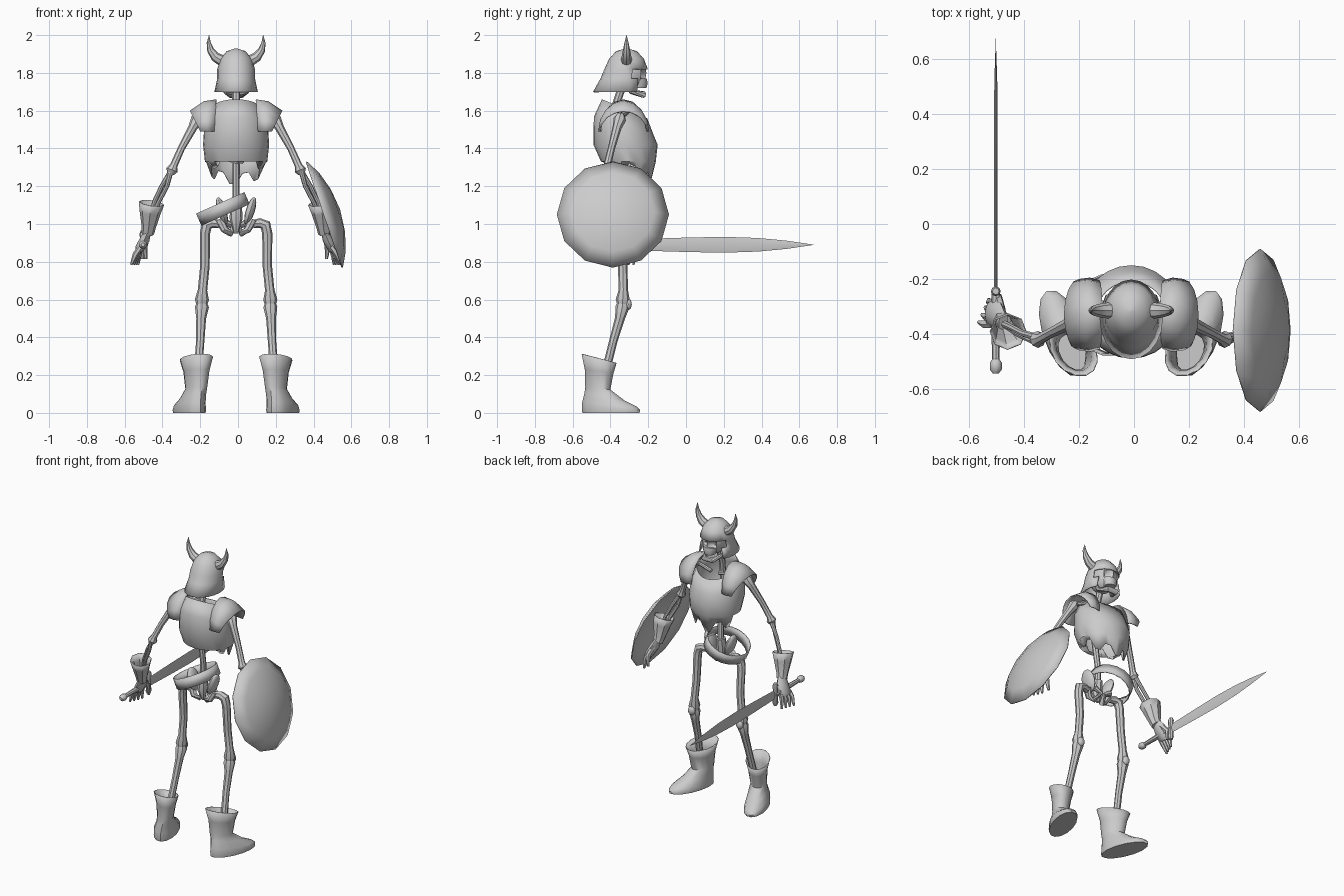
import bpy, bmesh, math
from mathutils import Vector, Matrix

cube = bpy.data.objects.get("Cube")
if cube:
    bpy.data.objects.remove(cube)

GREY = (0.6, 0.6, 0.6, 1)
mat = bpy.data.materials.new("plain grey")
mat.use_nodes = True
mat.diffuse_color = GREY
mat.node_tree.nodes["Principled BSDF"].inputs["Base Color"].default_value = GREY
MID = -0.01  # symmetry plane of the body


def finish(name, bm, thick=0, angle=40):
    bmesh.ops.remove_doubles(bm, verts=bm.verts, dist=0.0005)
    bmesh.ops.recalc_face_normals(bm, faces=bm.faces)
    me = bpy.data.meshes.new(name)
    bm.to_mesh(me)
    bm.free()
    me.materials.append(mat)
    ob = bpy.data.objects.new(name, me)
    bpy.context.collection.objects.link(ob)
    bpy.ops.object.select_all(action='DESELECT')
    ob.select_set(True)
    bpy.context.view_layer.objects.active = ob
    bpy.ops.object.shade_smooth_by_angle(angle=math.radians(angle))
    if thick:
        mod = ob.modifiers.new("thickness", 'SOLIDIFY')
        mod.thickness = thick
    return ob


def loft(name, rings, caps=(True, True), closed=True, thick=0, drop=None, angle=40):
    bm = bmesh.new()
    vs = [[bm.verts.new(p) for p in r] for r in rings]
    n = len(rings[0])
    for a, b in zip(vs, vs[1:]):
        for i in range(n if closed else n - 1):
            j = (i + 1) % n
            bm.faces.new((a[i], a[j], b[j], b[i]))
    for use, r in zip(caps, (vs[0], vs[-1])):
        if use:
            bm.faces.new(r)
    if drop:
        gone = [f for f in bm.faces if drop(f.calc_center_median())]
        bmesh.ops.delete(bm, geom=gone, context='FACES')
    return finish(name, bm, thick, angle)


def ellipse(cx, cy, z, rx, ry, n=16, tilt=0):
    angs = [math.tau * i / n for i in range(n)]
    return [(cx + rx * math.cos(a), cy + ry * math.sin(a), z - tilt * ry * math.sin(a)) for a in angs]


def tube(name, pts, s=1, n=8, caps=(True, True), thick=0, flat=1):
    """Round section along (offset from MID, y, z, radius) points."""
    path = [Vector((MID + s * x, y, z)) for x, y, z, r in pts]
    rings = []
    for i, p in enumerate(path):
        d = (path[min(i + 1, len(path) - 1)] - path[max(i - 1, 0)]).normalized()
        u = d.cross(Vector((0, 1, 0))).normalized()
        v = d.cross(u)
        r = pts[i][3]
        rings.append([p + r * (flat * u * math.cos(math.tau * k / n) + v * math.sin(math.tau * k / n))
                      for k in range(n)])
    return loft(name, rings, caps, thick=thick)


def blob(name, loc, size, rot=0, edit=None, seg=12):
    bm = bmesh.new()
    bmesh.ops.create_uvsphere(bm, u_segments=seg, v_segments=seg * 2 // 3, radius=1)
    bm.transform(Matrix.Translation(loc) @ Matrix.Rotation(rot, 4, 'Y') @ Matrix.Diagonal((*size, 1)))
    if edit:
        for v in bm.verts:
            edit(v)
    return finish(name, bm)


# Helmet: dome with flared neck guard, open at the face
levels = [(1.93, -.315, .004, .004), (1.915, -.315, .05, .055), (1.875, -.315, .083, .092),
          (1.82, -.317, .1, .115), (1.77, -.328, .1, .125), (1.70, -.345, .115, .147)]
loft("helmet", [ellipse(MID, cy, z, rx, ry, 20) for z, cy, rx, ry in levels],
     (True, False), thick=.006, drop=lambda c: c.z < 1.81 and c.y > -.27)


# Skull with pushed-in eye sockets
def sockets(v):
    for e in (-1, 1):
        eye = Vector((MID + e * .032, -.215, 1.79))
        if (v.co - eye).length < .028:
            v.co.y -= .03


blob("skull", (MID, -.305, 1.80), (.075, .095, .095), edit=sockets, seg=24)
loft("upper_jaw", [ellipse(MID, -.25, 1.77, .05, .042, 12), ellipse(MID, -.245, 1.745, .045, .042, 12),
                   ellipse(MID, -.245, 1.72, .036, .036, 12)])
tube("lower_jaw", [(-.06, -.31, 1.75, .012), (-.055, -.29, 1.70, .014), (-.03, -.225, 1.685, .018),
                   (.03, -.225, 1.685, .018), (.055, -.29, 1.70, .014), (.06, -.31, 1.75, .012)])

# Breastplate with a sloping neck and ragged hem
levels = [(1.61, -.325, .13, .12, .42), (1.52, -.33, .168, .158, .3),
          (1.42, -.32, .175, .17, 0), (1.33, -.305, .165, .145, 0)]
rings = [ellipse(MID, cy, z, rx, ry, 24, t) for z, cy, rx, ry, t in levels]
hem = ellipse(MID, -.3, 1.29, .135, .11, 24, .5)
rings.append([(x, y, z + (.03 if i % 4 < 2 else -.025)) for i, (x, y, z) in enumerate(hem)])
loft("breastplate", rings, (False, False), thick=.006)

# Spine, neck and sacrum
tube("spine", [(0, -.36, 1.0, .02), (0, -.36, 1.2, .019), (0, -.395, 1.42, .02),
               (0, -.375, 1.62, .02), (0, -.33, 1.75, .022)])
tube("sacrum", [(0, -.36, 1.1, .03), (0, -.37, 1.03, .035), (0, -.36, .95, .012)])

# Slanted belt
tilt = Matrix.Translation((-.08, -.33, 1.08)) @ Matrix.Rotation(math.radians(-24), 4, 'Y')
loft("belt", [[tilt @ Vector(p) for p in ellipse(0, 0, z, .14, .15, 18)] for z in (-.035, .035)],
     (False, False), thick=.006)

for s, side in ((-1, "right"), (1, "left")):
    # Horn
    tube(side + "_horn", [(.075, -.315, 1.865, .03), (.11, -.315, 1.885, .026), (.135, -.315, 1.92, .019),
                          (.145, -.315, 1.96, .011), (.143, -.315, 2.0, .001)], s)

    # Shoulder pad: arched shell
    arch = []
    for x, h, lean, half in ((.105, .17, -.01, .125), (.17, .16, .02, .135), (.245, .11, .055, .13)):
        arc = [math.pi * k / 8 for k in range(9)]
        arch.append([(MID + s * (x - lean * (1 - math.sin(a))), -.33 + half * math.cos(a),
                      1.49 + h * math.sin(a)) for a in arc])
    loft(side + "_shoulder_pad", arch, (False, False), closed=False, thick=.008)

    # Arm bones
    tube(side + "_collarbone", [(.03, -.3, 1.57, .013), (.12, -.31, 1.59, .012), (.2, -.35, 1.57, .016)], s)
    tube(side + "_upper_arm", [(.195, -.345, 1.58, .02), (.205, -.35, 1.555, .034), (.23, -.365, 1.51, .024),
                               (.29, -.395, 1.40, .019), (.33, -.417, 1.31, .02), (.34, -.42, 1.285, .031),
                               (.347, -.42, 1.265, .018)], s)
    for k, bone in ((-1, "radius"), (1, "ulna")):
        tube(f"{side}_{bone}", [(.345, -.42 + k * .008, 1.28, .014), (.38 + k * .014, -.41 + k * .012, 1.2, .012),
                                (.42 + k * .012, -.39 + k * .012, 1.12, .012), (.46, -.365, 1.0, .014)], s)

    # Glove: open cuff, palm, fingers
    tube(side + "_glove_cuff", [(.448, -.392, 1.11, .068), (.455, -.38, 1.06, .056), (.463, -.362, .98, .037),
                                (.468, -.35, .95, .034)], s, caps=(False, True), thick=.005)
    tube(side + "_palm", [(.466, -.355, .965, .035), (.483, -.335, .92, .052), (.51, -.325, .87, .05),
                          (.518, -.325, .855, .035)], s, flat=.5)
    for i in range(4):
        y = -.365 + .027 * i
        tube(f"{side}_finger_{i + 1}", [(.505, y, .88, .015), (.533 - .006 * i, y, .84, .015),
                                        (.555 - .012 * i, y + .008, .785, .007)], s, n=6)
    tube(side + "_thumb", [(.475, -.31, .93, .018), (.485, -.268, .88, .016), (.478, -.262, .815, .008)], s, n=6)

    # Pelvis half
    blob(side + "_hip_wing", (MID + s * .075, -.36, 1.07), (.024, .055, .075), rot=s * .3)
    tube(side + "_sit_bone", [(.085, -.36, 1.02, .026), (.06, -.375, .97, .02), (.03, -.36, .95, .017),
                              (.015, -.31, .985, .015), (.06, -.32, 1.01, .02)], s)

    # Leg bones
    tube(side + "_thigh_bone", [(.09, -.355, 1.0, .022), (.125, -.35, 1.005, .026), (.155, -.35, .995, .03),
                                (.165, -.347, .95, .027), (.165, -.335, .78, .025), (.178, -.332, .65, .025),
                                (.181, -.335, .6, .037), (.181, -.335, .575, .03)], s)
    tube(side + "_shin_bone", [(.181, -.335, .59, .025), (.181, -.337, .56, .037), (.185, -.35, .5, .026),
                               (.19, -.385, .38, .022), (.203, -.43, .2, .022)], s)
    blob(side + "_kneecap", (MID + s * .181, -.305, .575), (.025, .018, .03))

    # Boot: open top, toes turned outward
    rings = []
    for z, x, cy, rx, ry, t in ((.288, .21, -.46, .085, .095, .26), (.22, .21, -.46, .066, .078, .15),
                                (.13, .213, -.467, .055, .068, .1), (.085, .22, -.43, .062, .11, .2),
                                (.045, .23, -.405, .073, .148, .08), (.015, .23, -.397, .077, .158, 0),
                                (0, .23, -.397, .075, .155, 0)):
        rings.append([(MID + s * (px + .28 * (py + .46)), py, pz)
                      for px, py, pz in ellipse(x, cy, z, rx, ry, 14, t)])
    loft(side + "_boot", rings, (False, True), thick=.004)

# Round domed shield on the outside of the left arm
normal, up = Vector((.947, 0, .321)), Vector((-.321, 0, .947))
centre = Vector((.46, -.387, 1.05))
rings = []
for r, depth in ((.297, 0), (.22, .042), (.12, .072), (.0001, .085)):
    angs = [math.tau * k / 12 for k in range(12)]
    rings.append([centre + normal * depth + r * (Vector((0, math.cos(a), 0)) + up * math.sin(a)) for a in angs])
loft("shield", rings, (False, False), thick=.008)

# Sword in the right hand, pointing forward
HX, HZ = -.503, .89
stations = ((-.25, .028), (-.2, .032), (0, .038), (.2, .042), (.38, .036), (.53, .022), (.675, .001))
loft("sword_blade", [[(HX + .007 * min(1, h / .03), y, HZ), (HX, y, HZ + h),
                      (HX - .007 * min(1, h / .03), y, HZ), (HX, y, HZ - h)] for y, h in stations], angle=25)


def round_y(name, profile):
    loft(name, [[(HX + r * math.cos(k * math.tau / 8), y, HZ + r * math.sin(k * math.tau / 8))
                 for k in range(8)] for y, r in profile])


round_y("sword_grip", ((-.24, .015), (-.36, .017), (-.5, .013)))
round_y("sword_pommel", ((-.545, .01), (-.53, .022), (-.505, .022), (-.49, .012)))
tube("sword_guard", [(HX - MID, -.245, HZ + d, r) for d, r in
                     ((-.075, .012), (-.06, .018), (0, .015), (.06, .018), (.075, .012))])
